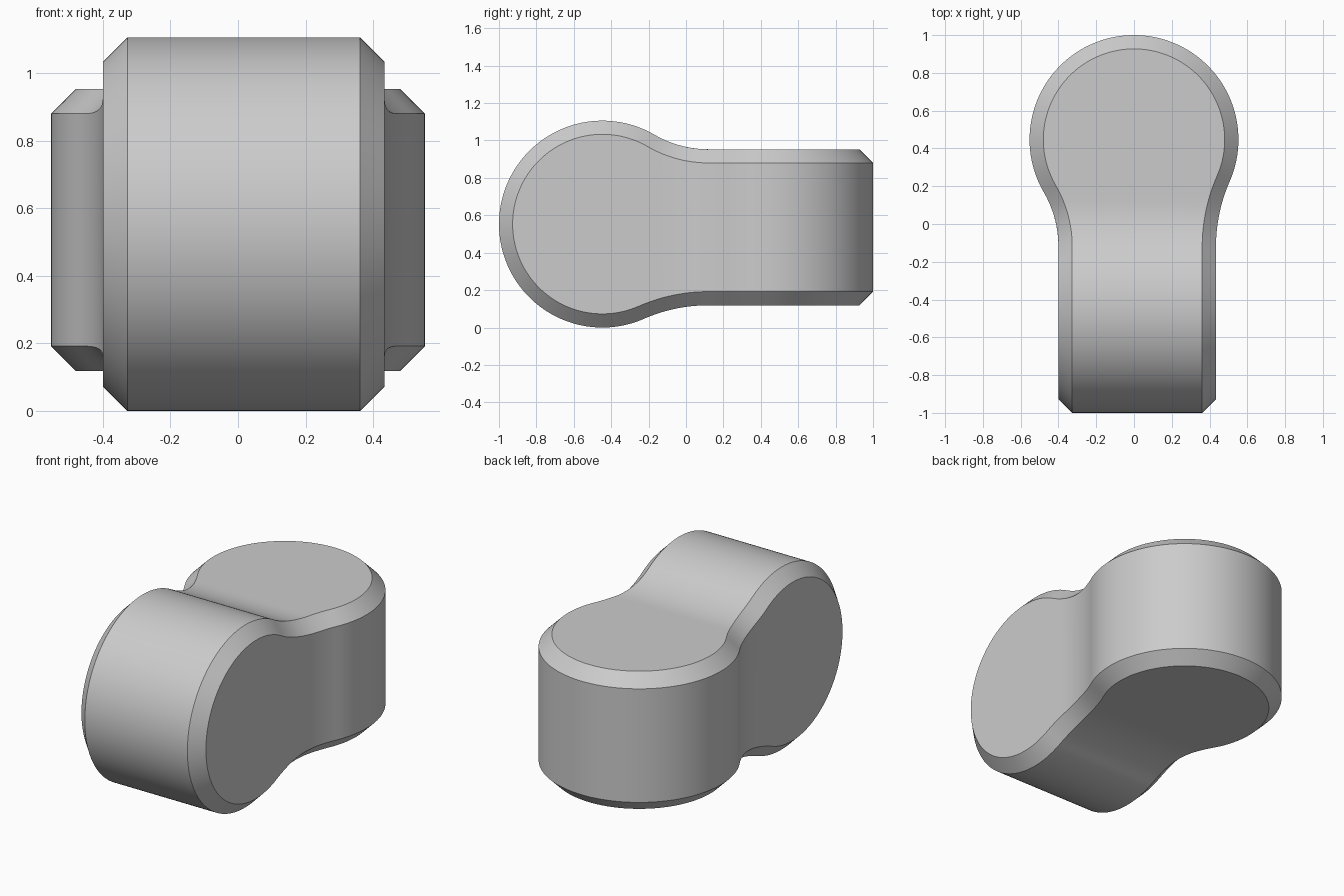
import bpy, bmesh
from math import sqrt, cos, pi

if "Cube" in bpy.data.objects:
    bpy.data.objects.remove(bpy.data.objects["Cube"])

R, C = 0.553, 0.447        # disc radius, disc centre offset
CH = 0.073                 # chamfer
FILLET_U = -0.12           # where the straight part begins
NARROW, WIDE = 0.40, 0.434 # half thickness on either side
N = 128


def fillet(a):
    # arc tangent to the straight side and to the disc
    dx = C - FILLET_U
    fr = (a * a + dx * dx - R * R) / (2 * (R - a))
    return fr, C - dx * R / (R + fr)


def profile(u, a):
    # half width and inward normal of the keyhole outline at u
    fr, ut = fillet(a)
    if u >= ut:
        f = sqrt(max(0.0, R * R - (u - C) ** 2))
        return f, (C - u) / R, -f / R
    if u > FILLET_U:
        d = u - FILLET_U
        f = a + fr - sqrt(fr * fr - d * d)
        return f, d / fr, (f - a - fr) / fr
    return a, 0.0, -1.0


def chamfer_pair(y, ax, az):
    # the two chamfer borders: A on the side wall, B on the top/bottom wall
    w, wny, wnx = profile(y, ax)
    h, hnu, hnz = profile(-y, az)
    ya = y - CH * hnu
    yb = y + CH * wny
    A = (profile(ya, ax)[0], ya, h + CH * hnz)
    B = (w + CH * wnx, yb, profile(-yb, az)[0])
    return A, B


bm = bmesh.new()
rings = []
for i in range(N + 1):
    y = -cos(pi * i / N) * (R + C)
    ring = []
    for sx, sz, flip in ((1, 1, 0), (-1, 1, 1), (-1, -1, 0), (1, -1, 1)):
        pair = chamfer_pair(y, WIDE if sx > 0 else NARROW,
                            NARROW if sz > 0 else WIDE)
        for p in (reversed(pair) if flip else pair):
            x, yy, z = p
            if i == 0 and abs(z) < CH * 1.01 and p is pair[0]:
                z = 0.0
            if i == N and p is pair[1]:
                x = 0.0
            if i == 0:
                z = 0.0
            if i == N:
                x = 0.0
            ring.append(bm.verts.new((sx * x, yy, R + sz * z)))
    rings.append(ring)

# bridge the cross-sections
for r0, r1 in zip(rings, rings[1:]):
    for k in range(8):
        j = (k + 1) % 8
        bm.faces.new((r0[k], r0[j], r1[j], r1[k]))
bmesh.ops.remove_doubles(bm, verts=bm.verts, dist=1e-5)
bmesh.ops.recalc_face_normals(bm, faces=bm.faces)

mesh = bpy.data.meshes.new("crossed_disc_link")
bm.to_mesh(mesh)
bm.free()
link = bpy.data.objects.new("crossed_disc_link", mesh)
bpy.context.collection.objects.link(link)
bpy.context.view_layer.objects.active = link
link.select_set(True)
bpy.ops.object.shade_smooth_by_angle(angle=pi / 6)
